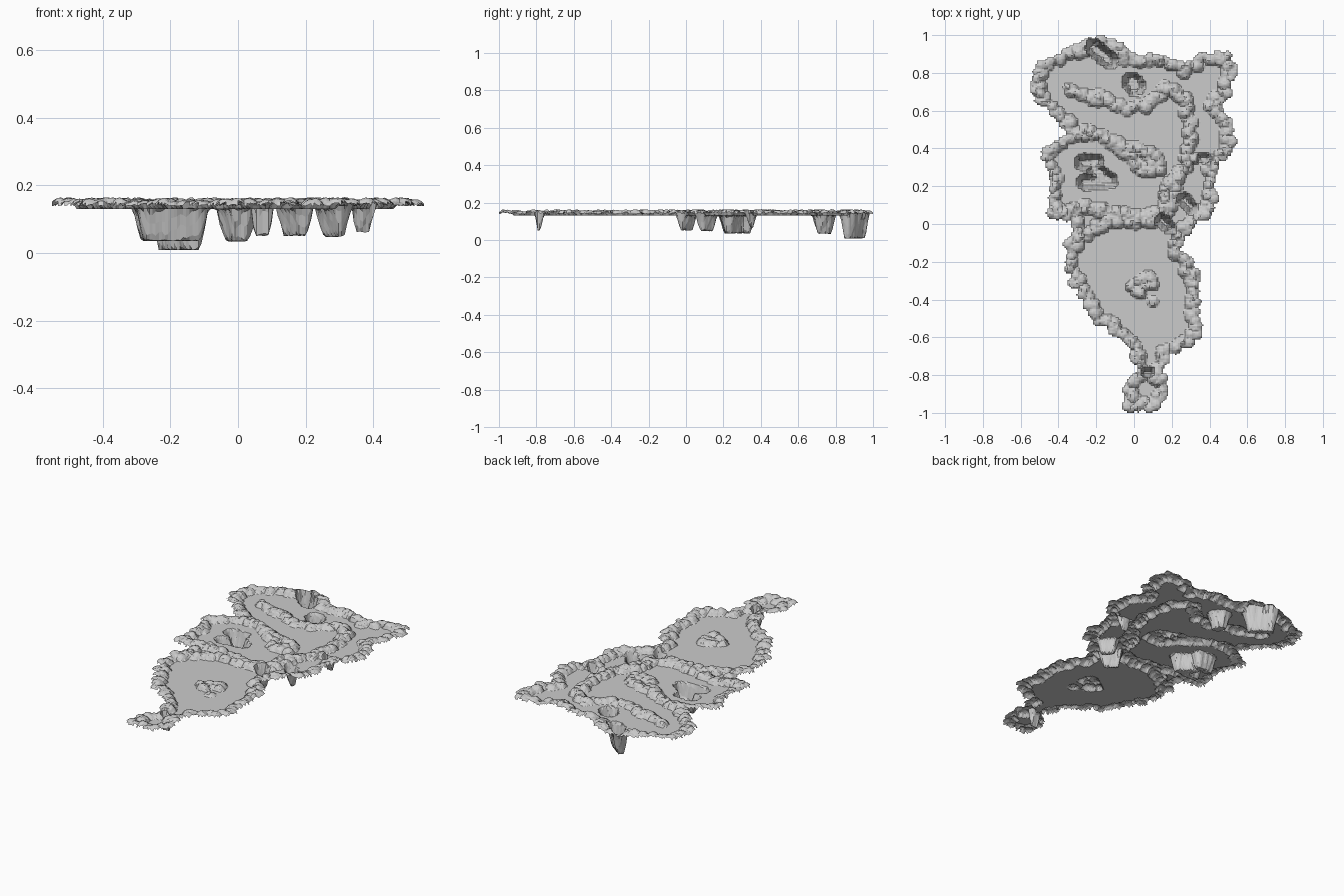
import bpy, math, random
from mathutils import Vector, noise
from mathutils.geometry import intersect_point_line

if "Cube" in bpy.data.objects:
    bpy.data.objects.remove(bpy.data.objects["Cube"])

random.seed(4)
STEP, FLOOR = 0.009, 0.13
XMAX, YMAX = 0.549, 1.0
NX, NY = int(XMAX / STEP), int(YMAX / STEP)

# centre line of the outer rock wall
outer = [(-.02, -.96), (.10, -.96), (.155, -.89), (.12, -.78), (.16, -.69), (.25, -.63), (.32, -.57),
         (.32, -.4), (.31, -.25), (.21, -.14), (.24, -.05), (.36, .04), (.41, .12), (.40, .22), (.42, .33),
         (.50, .38), (.50, .53), (.41, .63), (.48, .71), (.51, .78), (.51, .88), (.38, .88),
         (.27, .81), (.15, .86), (-.03, .88), (-.13, .955), (-.22, .95), (-.38, .89),
         (-.49, .85), (-.51, .68), (-.42, .6), (-.33, .5), (-.38, .42), (-.47, .36), (-.42, .24),
         (-.42, .06), (-.31, .05), (-.30, -.05), (-.34, -.16), (-.33, -.25), (-.26, -.38),
         (-.20, -.50), (-.06, -.58), (0, -.66), (.04, -.78), (-.02, -.88)]
# inner rock ridges
ridges = [
    [(-.35, .72), (-.22, .67), (-.05, .62), (.07, .63), (.18, .715), (.27, .67), (.29, .5),
     (.30, .36), (.22, .22), (.19, .1), (.12, .05)],
    [(-.33, .48), (-.22, .48), (-.1, .42), (.0, .35), (.05, .27)],
    [(-.12, .44), (.02, .38), (.12, .36), (.13, .3), (.05, .3)],
    [(-.42, .06), (-.25, .08), (-.1, .06), (.12, .05)],
    [(-.33, -.11), (-.22, -.02), (-.1, .02), (.1, .02)],
    [(.17, .2), (.16, .1)],
]
# pits: path, radius, bottom height
pits = [([(-.215, .935), (-.17, .90), (-.13, .865)], .043, .008),
        ([(-.01, .75), (.005, .73)], .052, .033),
        ([(-.27, .325), (-.20, .325)], .043, .035),
        ([(-.21, .29), (-.15, .24)], .043, .035),
        ([(-.26, .22), (-.13, .23)], .043, .035),
        ([(.355, .35), (.382, .35)], .022, .06),
        ([(.265, .13), (.30, .09)], .036, .046),
        ([(.145, .02), (.19, -.02)], .034, .05),
        ([(.055, -.785), (.088, -.785)], .02, .05)]


def inside(x, y):
    hit = False
    for (ax, ay), (bx, by) in zip(outer, outer[1:] + outer[:1]):
        if (ay > y) != (by > y) and x < (bx - ax) * (y - ay) / (by - ay) + ax:
            hit = not hit
    return hit


def pos(i, j):
    return max(-XMAX, min(XMAX, i * XMAX / NX)), j * YMAX / NY


def near(cx, cy, r):
    ci, cj, n = round(cx * NX / XMAX), round(cy * NY / YMAX), int(r / STEP) + 2
    for i in range(max(-NX, ci - n), min(NX, ci + n) + 1):
        for j in range(max(-NY, cj - n), min(NY, cj + n) + 1):
            yield i, j


def along(path, gap):
    for (ax, ay), (bx, by) in zip(path, path[1:]):
        n = max(1, round(math.hypot(bx - ax, by - ay) / gap))
        for k in range(n):
            yield ax + (bx - ax) * k / n, ay + (by - ay) * k / n
    yield path[-1]


rock, height, pit_pts = {}, {}, set()


def boulder(cx, cy, r, h):
    for i, j in near(cx, cy, r):
        x, y = pos(i, j)
        d = math.hypot(x - cx, y - cy) / r
        if d < 1:
            z = h * math.sqrt(1 - d * d) + .004 * noise.noise((x * 70, y * 70, 2))
            rock[i, j] = max(rock.get((i, j), 0.001), z)


# scatter boulders along every wall
for path in [outer + outer[:1]] + ridges:
    for x, y in along(path, .027):
        for _ in range(2):
            boulder(x + random.uniform(-.02, .02), y + random.uniform(-.02, .02),
                    random.uniform(.022, .037), random.uniform(.016, .034))
# boulder mound in the large chamber
for _ in range(22):
    a, q = random.uniform(0, 6.28), random.random() ** .5
    boulder(.04 + .065 * q * math.cos(a), -.31 + .075 * q * math.sin(a),
            random.uniform(.018, .032), random.uniform(.014, .03))
boulder(.1, -.41, .03, .016)

# floor level everywhere inside, rough rock on top
for i in range(-NX, NX + 1):
    for j in range(-NY, NY + 1):
        x, y = pos(i, j)
        ins = inside(x, y)
        if (i, j) in rock:
            lip = 0 if ins else .008
            height[i, j] = FLOOR + max(rock[i, j], lip)
        elif ins:
            height[i, j] = FLOOR

# sink the pits with fluted walls
for path, r, bottom in pits:
    a, b = Vector((*path[0], 0)), Vector((*path[-1], 0))
    mid = (a + b) / 2
    for i, j in near(mid.x, mid.y, r + (b - a).length / 2 + .02):
        x, y = pos(i, j)
        p = Vector((x, y, 0))
        c, t = intersect_point_line(p, a, b)
        c = a.lerp(b, max(0, min(1, t)))
        d = (p - c).length + .008 * noise.noise((x * 45, y * 45, 7))
        if d < r:
            wall = max(0, min(1, (r - d) / min(.024, r * .7)))
            z = FLOOR + (bottom - FLOOR) * wall + .008 * wall * abs(noise.noise((x * 60, y * 60, 3)))
            height[i, j] = min(z, height.get((i, j), 1))
            pit_pts.add((i, j))

# sort the grid cells into parts
parts = {"cave_floor": [], "rock_walls": [], "pits": []}
for i, j in height:
    cell = [(i, j), (i + 1, j), (i + 1, j + 1), (i, j + 1)]
    if all(c in height for c in cell):
        if any(c in pit_pts for c in cell):
            parts["pits"].append(cell)
        elif any(c in rock for c in cell):
            parts["rock_walls"].append(cell)
        else:
            parts["cave_floor"].append(cell)

for name, cells in parts.items():
    index = {}
    faces = [[index.setdefault(c, len(index)) for c in cell] for cell in cells]
    mesh = bpy.data.meshes.new(name)
    mesh.from_pydata([(*pos(*c), height[c]) for c in index], [], faces)
    bpy.context.collection.objects.link(bpy.data.objects.new(name, mesh))
